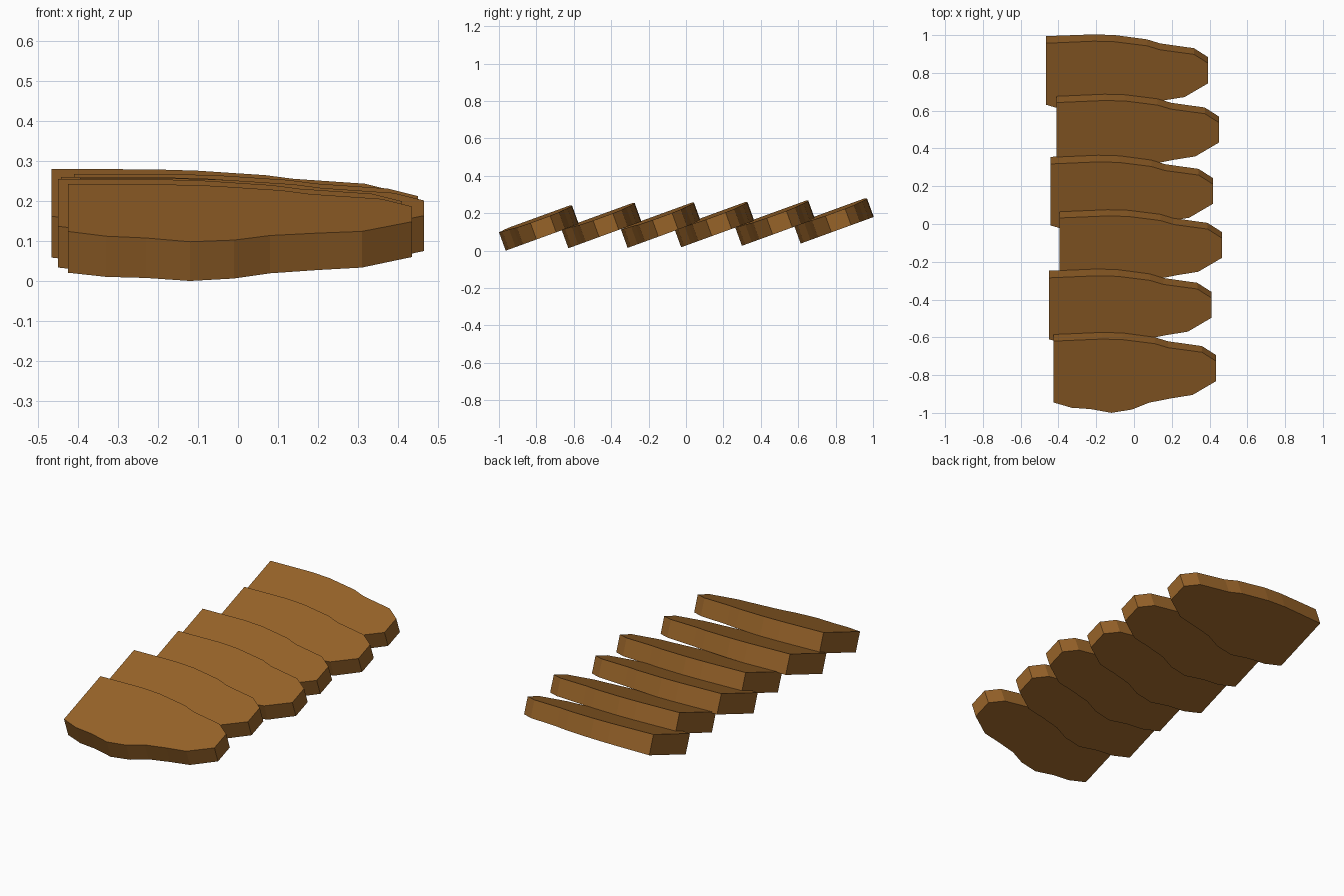
import bpy, bmesh
from math import sin, cos, radians
from mathutils import Vector

if "Cube" in bpy.data.objects:
    bpy.data.objects.remove(bpy.data.objects["Cube"])

TILT = radians(20)
LENGTH_DIR = Vector((0, cos(TILT), sin(TILT)))
NORMAL = Vector((0, -sin(TILT), cos(TILT)))

# Slice outline: x along the slice, v up the tilted face
OUTLINE = [(-0.425, 0.060), (-0.33, 0.030), (-0.23, 0.022), (-0.12, 0.0),
           (-0.01, 0.018), (0.08, 0.056), (0.20, 0.080), (0.31, 0.098),
           (0.435, 0.175), (0.435, 0.287), (0.36, 0.338), (0.18, 0.365),
           (0.11, 0.388), (-0.06, 0.412), (-0.17, 0.416), (-0.425, 0.406)]

# Offset of each overlapping slice from the first one
OFFSETS = [(0, 0, 0), (-0.025, 0.335, 0.013), (0.03, 0.652, 0.015),
           (-0.018, 0.938, 0.018), (0.015, 1.263, 0.026), (-0.042, 1.577, 0.038)]

wood = bpy.data.materials.new("brown")
wood.diffuse_color = (0.31, 0.125, 0.022, 1)
wood.use_nodes = True
wood.node_tree.nodes["Principled BSDF"].inputs["Base Color"].default_value = wood.diffuse_color


def thickness(x):
    # slices get a little thinner towards the narrow end
    return 0.110 - 0.016 * (x + 0.425) / 0.86


def make_slice(name, offset):
    bm = bmesh.new()
    low = [bm.verts.new(Vector((x, 0, 0)) + LENGTH_DIR * v) for x, v in OUTLINE]
    top = [bm.verts.new(p.co + NORMAL * thickness(p.co.x)) for p in low]
    bm.faces.new(low[::-1])
    bm.faces.new(top)
    n = len(low)
    for i in range(n):
        j = (i + 1) % n
        bm.faces.new((low[i], low[j], top[j], top[i]))
    bmesh.ops.recalc_face_normals(bm, faces=bm.faces)
    mesh = bpy.data.meshes.new(name)
    bm.to_mesh(mesh)
    bm.free()
    mesh.materials.append(wood)
    obj = bpy.data.objects.new(name, mesh)
    obj.location = Vector((0, -0.964, 0)) + Vector(offset)
    bpy.context.collection.objects.link(obj)


# Row of leaning slices
for i, off in enumerate(OFFSETS):
    make_slice(f"slice_{i + 1}", off)
